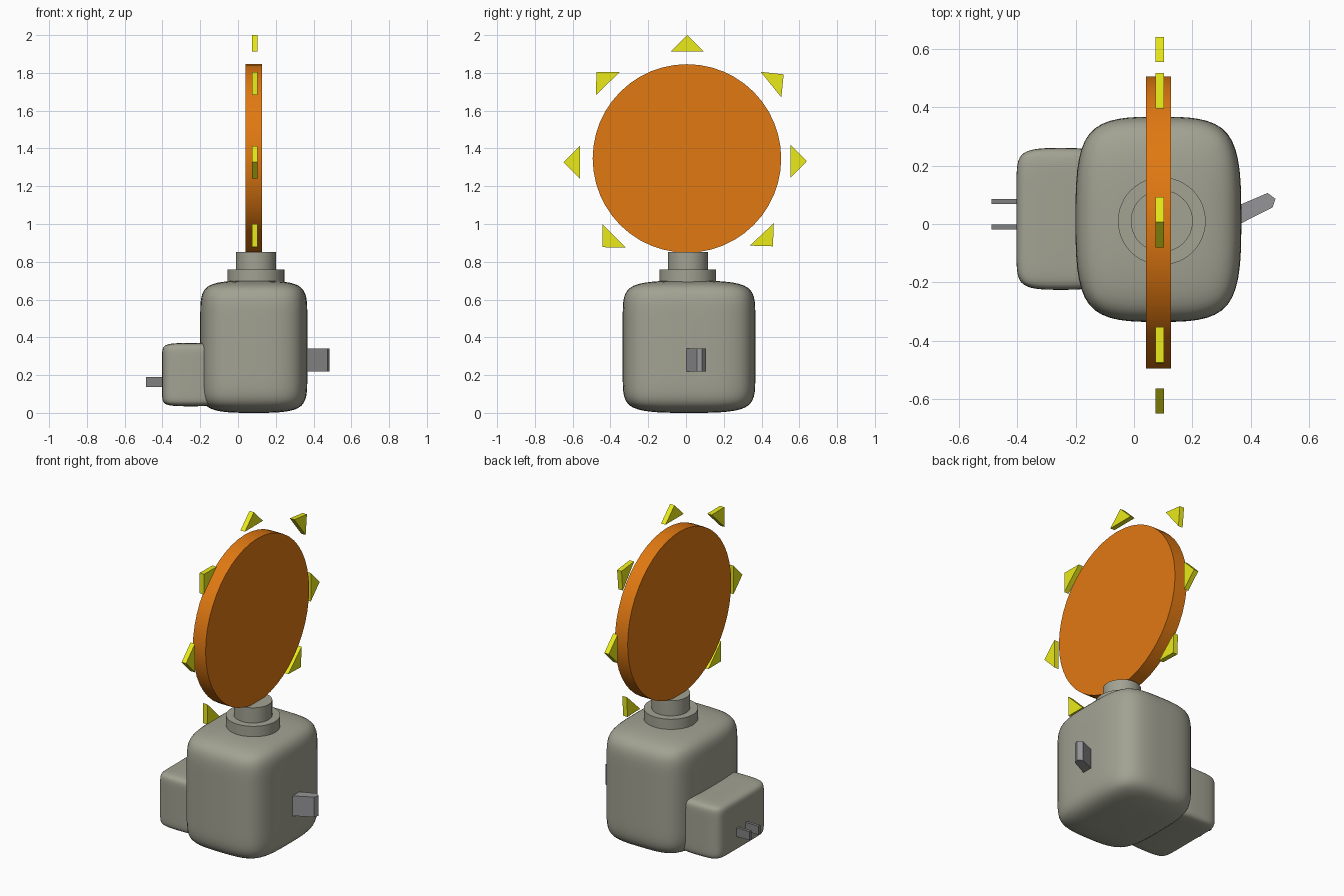
import bpy, bmesh, math
from mathutils import Vector, Matrix

if "Cube" in bpy.data.objects:
    bpy.data.objects.remove(bpy.data.objects["Cube"])


def material(name, rgb):
    m = bpy.data.materials.new(name)
    m.diffuse_color = (*rgb, 1)
    m.use_nodes = True
    m.node_tree.nodes["Principled BSDF"].inputs["Base Color"].default_value = m.diffuse_color
    return m


SHELL = material("warm_grey", (0.36, 0.36, 0.29))
ORANGE = material("orange", (0.75, 0.19, 0.006))
YELLOW = material("yellow", (0.82, 0.82, 0.01))
METAL = material("metal_grey", (0.22, 0.22, 0.22))
SWITCH = material("switch_grey", (0.3, 0.3, 0.31))


def finish(name, bm, mat):
    bmesh.ops.recalc_face_normals(bm, faces=bm.faces)
    me = bpy.data.meshes.new(name)
    bm.to_mesh(me)
    bm.free()
    me.materials.append(mat)
    ob = bpy.data.objects.new(name, me)
    bpy.context.collection.objects.link(ob)
    return ob


def box(name, lo, hi, mat, loops=None):
    """Box between two corners; loops (xs, ys, zs) add cuts and subdivision smoothing."""
    lo, hi = Vector(lo), Vector(hi)
    bm = bmesh.new()
    size = hi - lo
    bmesh.ops.create_cube(bm, size=1, matrix=Matrix.Translation((lo + hi) / 2) @ Matrix.Diagonal((*size, 1)))
    for axis, cuts in enumerate(loops or ()):
        for c in cuts:
            co, no = Vector(), Vector()
            co[axis], no[axis] = c, 1
            bmesh.ops.bisect_plane(bm, geom=bm.verts[:] + bm.edges[:] + bm.faces[:],
                                   plane_co=co, plane_no=no)
    ob = finish(name, bm, mat)
    if loops:
        sub = ob.modifiers.new("round", 'SUBSURF')
        sub.levels = sub.render_levels = 3
        for p in ob.data.polygons:
            p.use_smooth = True
    return ob


def cylinder(name, centre, radius, depth, mat, axis='Z', sides=48):
    bm = bmesh.new()
    rot = Matrix.Rotation(math.pi / 2, 4, 'Y') if axis == 'X' else Matrix()
    bmesh.ops.create_cone(bm, cap_ends=True, segments=sides, radius1=radius, radius2=radius,
                          depth=depth, matrix=Matrix.Translation(centre) @ rot)
    for f in bm.faces:
        f.smooth = len(f.verts) == 4
    for e in bm.edges:
        e.smooth = all(f.smooth for f in e.link_faces)
    return finish(name, bm, mat)


def prism(name, points, offset, mat):
    """Extrude a flat outline along offset."""
    bm = bmesh.new()
    face = bm.faces.new([bm.verts.new(p) for p in points])
    ext = bmesh.ops.extrude_face_region(bm, geom=[face], use_keep_orig=True)
    bmesh.ops.translate(bm, vec=offset, verts=[v for v in ext["geom"] if isinstance(v, bmesh.types.BMVert)])
    return finish(name, bm, mat)


# Rounded main housing and the plug block on its left
box("housing", (-0.20, -0.335, 0.0), (0.367, 0.367, 0.70), SHELL,
    ([0.084], [0.016], [0.16, 0.54]))
box("plug_block", (-0.402, -0.225, 0.035), (-0.10, 0.26, 0.37), SHELL,
    ([-0.25], [-0.12, 0.155], [0.09, 0.315]))

# Stepped neck
cylinder("neck_base", (0.095, 0.01, 0.715), 0.15, 0.09, SHELL)
cylinder("neck_top", (0.095, 0.01, 0.795), 0.106, 0.115, SHELL)

# Plug prongs
for i, y in enumerate((-0.01, 0.077)):
    box(f"prong_{i + 1}", (-0.488, y - 0.009, 0.137), (-0.37, y + 0.009, 0.19), METAL)

# Rocker switch on the right
outline = [(0.33, 0.052), (0.457, 0.106), (0.484, 0.086), (0.474, 0.057), (0.368, 0.003), (0.33, -0.014)]
prism("switch", [(x, y, 0.22) for x, y in outline], (0, 0, 0.122), SWITCH)

# Sun disc
cylinder("sun_disc", (0.084, 0.005, 1.347), 0.499, 0.086, ORANGE, 'X')

# Sun rays: tip position (y, z) and pointing angle
rays = [(0.006, 2.0, 90), (0.517, 1.792, 39), (-0.474, 1.805, 134), (-0.648, 1.327, 180),
        (0.64, 1.333, 0), (-0.442, 0.877, 225), (0.46, 0.882, -47)]
for i, (y, z, deg) in enumerate(rays):
    tip = Vector((0.073, y, z))
    a = math.radians(deg)
    out = Vector((0, math.cos(a), math.sin(a))) * 0.086
    side = Vector((0, -math.sin(a), math.cos(a))) * 0.087
    prism(f"sun_ray_{i + 1}", [tip, tip - out + side, tip - out - side], (0.03, 0, 0), YELLOW)
